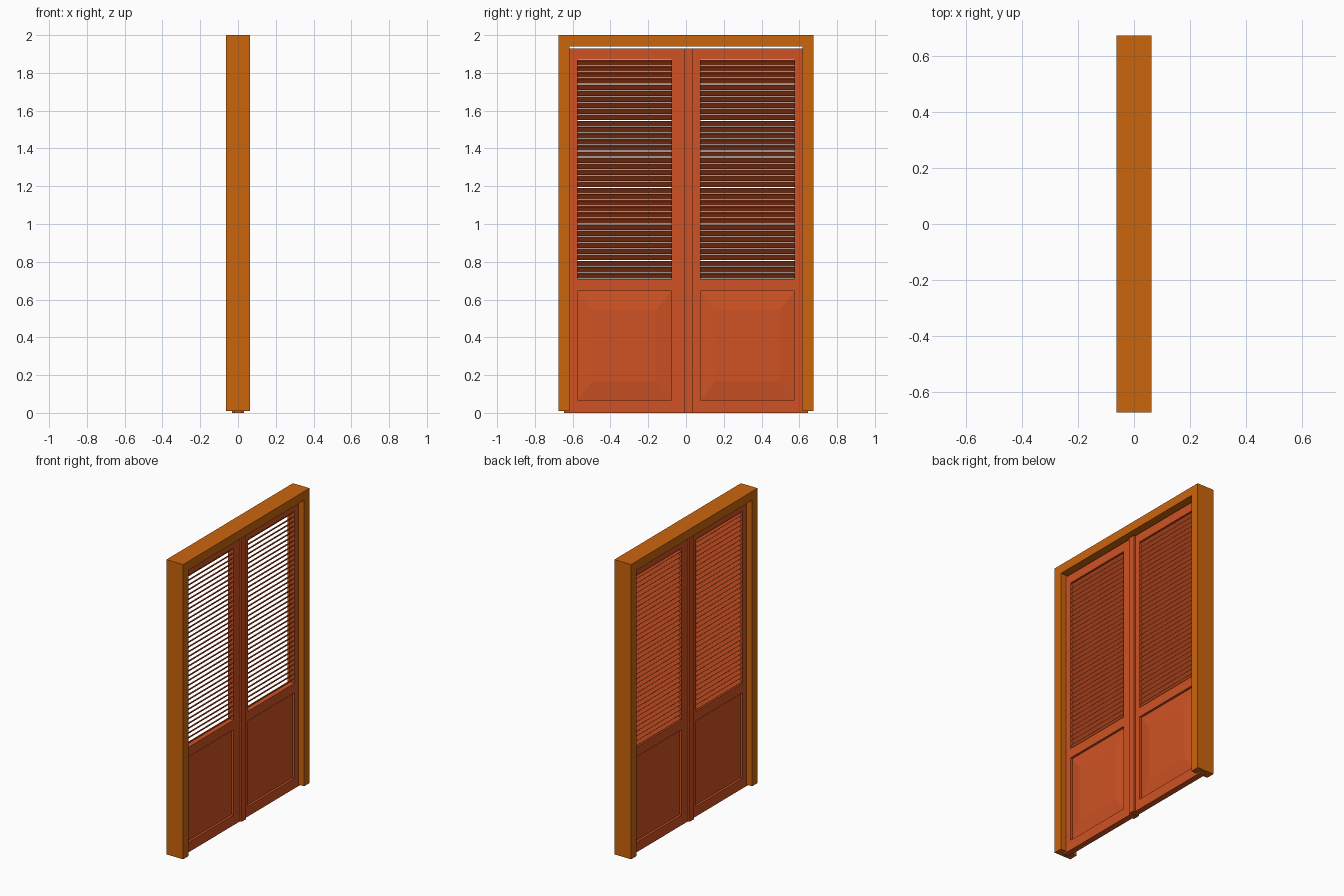
import bpy, bmesh, math
from mathutils import Matrix, Vector

if "Cube" in bpy.data.objects:
    bpy.data.objects.remove(bpy.data.objects["Cube"])


def material(name, color):
    m = bpy.data.materials.new(name)
    m.diffuse_color = color
    m.use_nodes = True
    m.node_tree.nodes["Principled BSDF"].inputs["Base Color"].default_value = m.diffuse_color
    return m


FRAME = material("frame_wood", (0.60, 0.13, 0.004, 1))
DOOR = material("door_wood", (0.62, 0.085, 0.017, 1))


def finish(name, bm, mat):
    bmesh.ops.recalc_face_normals(bm, faces=bm.faces)
    me = bpy.data.meshes.new(name)
    bm.to_mesh(me)
    bm.free()
    me.materials.append(mat)
    ob = bpy.data.objects.new(name, me)
    bpy.context.collection.objects.link(ob)
    return ob


def add_box(bm, x, y, z, tilt=0):
    # box from three (min, max) ranges, tilted about its own y axis
    center = Vector([(a + b) / 2 for a, b in (x, y, z)])
    size = [b - a for a, b in (x, y, z)]
    mat = (Matrix.Translation(center) @ Matrix.Rotation(tilt, 4, 'Y')
           @ Matrix.Diagonal((*size, 1)))
    bmesh.ops.create_cube(bm, size=1, matrix=mat)


# Outer frame: one U-shaped profile pushed through the wall depth
bm = bmesh.new()
outline = [(-0.675, 0.01), (-0.675, 2), (0.675, 2), (0.675, 0.01),
           (0.616, 0.01), (0.616, 1.94), (-0.616, 1.94), (-0.616, 0.01)]
face = bm.faces.new([bm.verts.new((-0.0625, y, z)) for y, z in outline])
ext = bmesh.ops.extrude_face_region(bm, geom=[face])
bmesh.ops.translate(bm, vec=(0.125, 0, 0),
                    verts=[v for v in ext["geom"] if isinstance(v, bmesh.types.BMVert)])
finish("door_frame", bm, FRAME)

T = 0.02                   # half thickness of a leaf
IN, OUT = 0.076, 0.575     # opening sides, measured from the middle
SLATS, Z0, Z1 = 36, 0.71, 1.87


def leaf(side, label):
    def span(a, b):
        return tuple(sorted((side * a, side * b)))

    # Stiles and rails
    bm = bmesh.new()
    add_box(bm, (-T, T), span(0.001, IN), (0, 1.93))
    add_box(bm, (-T, T), span(OUT, 0.645), (0, 1.93))
    for z in ((0, 0.068), (0.645, Z0), (Z1, 1.93)):
        add_box(bm, (-T, T), span(IN, OUT), z)
    finish(label + "_leaf_frame", bm, DOOR)

    # Raised panel, bevelled on both faces
    bm = bmesh.new()
    y0, y1 = span(IN, OUT)
    rings = []
    for x, iy, iz in ((-0.017, 0.08, 0.1), (-0.005, 0, 0),
                      (0.005, 0, 0), (0.017, 0.08, 0.1)):
        a, b, c, d = y0 + iy, y1 - iy, 0.068 + iz, 0.645 - iz
        rings.append([bm.verts.new((x, y, z))
                      for y, z in ((a, c), (b, c), (b, d), (a, d))])
    for lo, hi in zip(rings, rings[1:]):
        for i in range(4):
            j = (i + 1) % 4
            bm.faces.new((lo[i], lo[j], hi[j], hi[i]))
    bm.faces.new(rings[0])
    bm.faces.new(rings[-1])
    finish(label + "_raised_panel", bm, DOOR)

    # Louvre slats, higher on the +x side
    bm = bmesh.new()
    pitch = (Z1 - Z0) / SLATS
    for i in range(SLATS):
        z = Z0 + (i + 0.5) * pitch
        add_box(bm, (-0.0175, 0.0175), span(IN - 0.005, OUT + 0.005),
                (z - 0.003, z + 0.003), -math.radians(45))
    finish(label + "_louvre_slats", bm, DOOR)

    # Cover strip over the meeting edge, one per face
    bm = bmesh.new()
    x = (T, 0.032) if side > 0 else (-0.032, -T)
    add_box(bm, x, span(-0.007, 0.038), (0, 1.93))
    finish(label + "_meeting_strip", bm, DOOR)


leaf(-1, "left")
leaf(1, "right")
